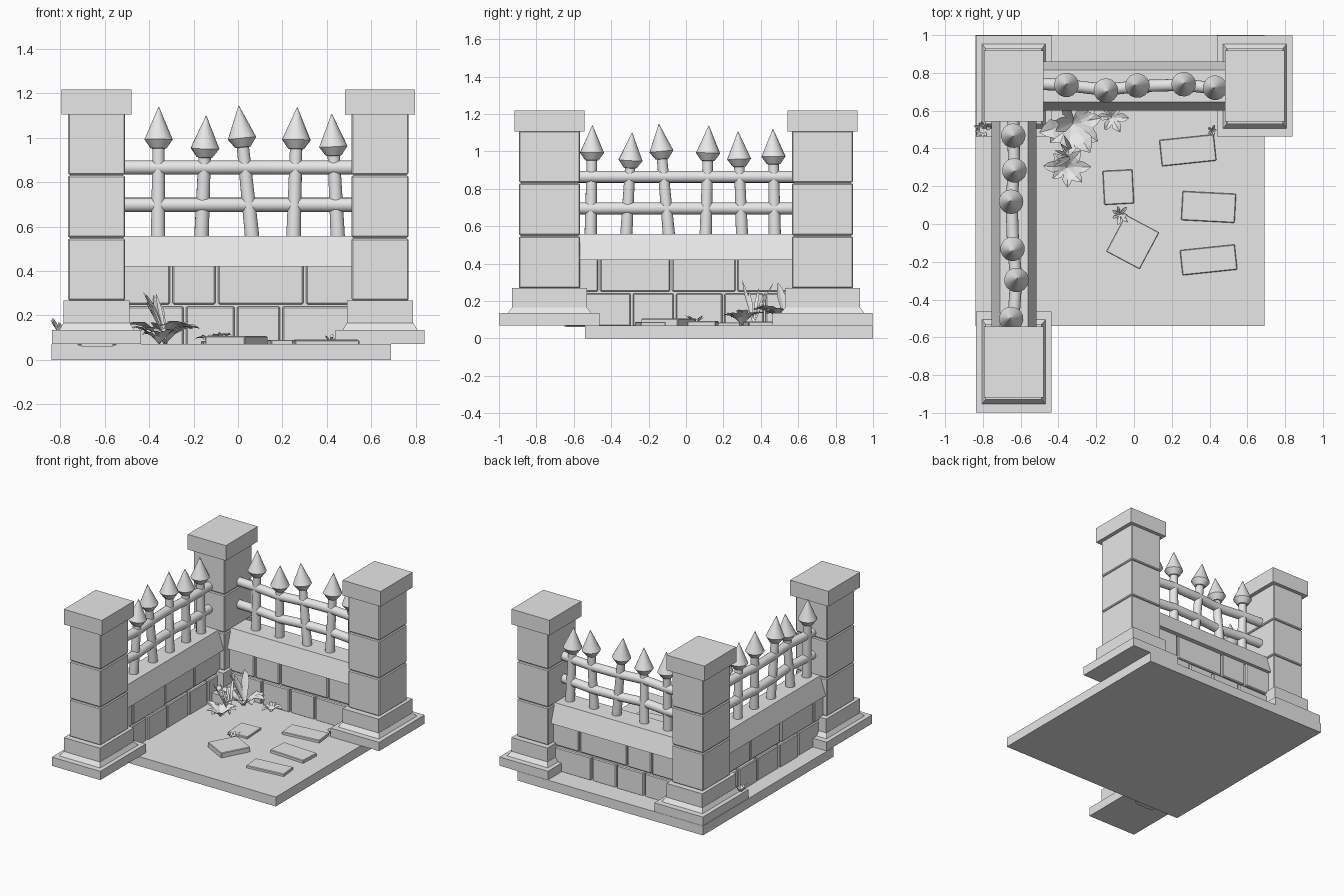
import bpy, bmesh, math, random
from mathutils import Vector, Matrix

random.seed(4)
if "Cube" in bpy.data.objects:
    bpy.data.objects.remove(bpy.data.objects["Cube"])

stone = bpy.data.materials.new("light_grey")
stone.use_nodes = True
GREY = (0.8, 0.8, 0.8, 1)
stone.diffuse_color = GREY
stone.node_tree.nodes["Principled BSDF"].inputs["Base Color"].default_value = GREY


def finish(name, bm, smooth=False, bevel=0.0):
    bmesh.ops.recalc_face_normals(bm, faces=bm.faces)
    mesh = bpy.data.meshes.new(name)
    bm.to_mesh(mesh)
    bm.free()
    mesh.materials.append(stone)
    ob = bpy.data.objects.new(name, mesh)
    bpy.context.collection.objects.link(ob)
    if bevel:
        mod = ob.modifiers.new("soft_edge", "BEVEL")
        mod.width, mod.segments = bevel, 1
    if smooth:
        bpy.ops.object.select_all(action="DESELECT")
        ob.select_set(True)
        bpy.context.view_layer.objects.active = ob
        bpy.ops.object.shade_smooth_by_angle(angle=math.radians(35))
    return ob


def block(bm, x, y, z0, z1, hx, hy, top=None, turn=0.0):
    """Box or frustum: half sizes hx, hy at the bottom and top=(hx, hy) above."""
    tx, ty = top or (hx, hy)
    made = bmesh.ops.create_cube(bm, size=2)["verts"]
    for v in made:
        up = v.co.z > 0
        v.co = Vector((v.co.x * (tx if up else hx), v.co.y * (ty if up else hy),
                       z1 if up else z0))
    bmesh.ops.rotate(bm, verts=made, cent=(0, 0, 0), matrix=Matrix.Rotation(turn, 3, "Z"))
    bmesh.ops.translate(bm, verts=made, vec=(x, y, 0))
    return made


def tube(bm, points, radii, sides=16):
    """Rings around a path, all square to its overall direction."""
    points = [Vector(p) for p in points]
    rot = (points[-1] - points[0]).to_track_quat("Z", "Y")
    rings = []
    for p, r in zip(points, radii):
        rings.append([bm.verts.new(p + rot @ Vector((r * math.cos(a), r * math.sin(a), 0)))
                      for a in (math.tau * i / sides for i in range(sides))])
    for a, b in zip(rings, rings[1:]):
        for i in range(sides):
            j = (i + 1) % sides
            bm.faces.new((a[i], a[j], b[j], b[i]))
    bm.faces.new(rings[0][::-1])
    bm.faces.new(rings[-1])


# Ground slab
bm = bmesh.new()
block(bm, -0.075, 0.23, 0, 0.07, 0.765, 0.77)
finish("ground_slab", bm)


# Pillars: stepped foot, three shaft blocks over a core, cap
def pillar(name, x, y):
    bm = bmesh.new()
    block(bm, x, y, 0.07, 0.135, 0.2, 0.268)
    block(bm, x, y, 0.135, 0.165, 0.168, 0.224, (0.15, 0.2))
    block(bm, x, y, 0.165, 0.268, 0.148, 0.2)
    block(bm, x, y, 0.26, 1.11, 0.12, 0.152)
    finish(name + "_foot_and_core", bm)
    bm = bmesh.new()
    for z0, z1 in ((0.268, 0.546), (0.551, 0.829), (0.834, 1.11)):
        block(bm, x, y, z0, z1, 0.129, 0.163)
    finish(name + "_shaft", bm, bevel=0.006)
    bm = bmesh.new()
    block(bm, x, y, 1.105, 1.218, 0.157, 0.188)
    finish(name + "_cap", bm)


pillar("corner_pillar", -0.637, 0.73)
pillar("back_left_pillar", 0.64, 0.73)
pillar("front_right_pillar", -0.637, -0.73)


# Low walls: core, two brick courses, sloped coping
def wall(name, along_x, centre, ends, lower, upper, half):
    def put(bm, a, b, z0, z1, h, top=None):
        m, l = (a + b) / 2, (b - a) / 2
        if along_x:
            return block(bm, m, centre, z0, z1, l, h, top and (l, top))
        return block(bm, centre, m, z0, z1, h, l, top and (top, l))

    bm = bmesh.new()
    put(bm, *ends, 0.06, 0.43, half - 0.048)
    finish(name + "_core", bm)
    bm = bmesh.new()
    for cuts, z0, z1 in ((lower, 0.065, 0.24), (upper, 0.25, 0.425)):
        stops = [ends[0], *cuts, ends[1]]
        for a, b in zip(stops, stops[1:]):
            put(bm, a + 0.006, b - 0.006, z0, z1, half - random.uniform(0.022, 0.034))
    finish(name + "_bricks", bm, bevel=0.006)
    bm = bmesh.new()
    put(bm, *ends, 0.42, 0.558, half, half - 0.045)
    finish(name + "_coping", bm)


wall("back_wall", True, 0.73, (-0.6, 0.6), (-0.24, -0.01, 0.195), (-0.3, -0.095, 0.3), 0.13)
wall("right_wall", False, -0.635, (-0.65, 0.65), (-0.29, -0.06, 0.2, 0.42),
     (-0.465, -0.08, 0.27), 0.12)


# Leaning spiked posts
def post(bm, foot, tip):
    foot, tip = Vector(foot), Vector(tip)
    d = (tip - foot).normalized()
    path = [foot, tip - d * 0.19, tip - d * 0.188, tip - d * 0.148, tip]
    tube(bm, path, (0.033, 0.028, 0.036, 0.065, 0.001))


bm = bmesh.new()
for x0, x1, y, z in ((-0.36, -0.357, 0.74, 1.14), (-0.165, -0.143, 0.7, 1.1),
                     (0.065, 0.003, 0.735, 1.145), (0.25, 0.267, 0.745, 1.138),
                     (0.45, 0.422, 0.72, 1.108)):
    post(bm, (x0, 0.725, 0.54), (x1, y, z))
finish("back_fence_posts", bm, smooth=True)

bm = bmesh.new()
for y0, y1, x, z in ((-0.51, -0.5, -0.655, 1.14), (-0.32, -0.288, -0.617, 1.1),
                     (-0.09, -0.145, -0.645, 1.147), (0.105, 0.122, -0.655, 1.138),
                     (0.3, 0.278, -0.632, 1.107), (0.475, 0.465, -0.64, 1.12)):
    post(bm, (-0.637, y0, 0.54), (x, y1, z))
finish("right_fence_posts", bm, smooth=True)

# Wavy horizontal rails
bm = bmesh.new()
for z in (0.698, 0.866):
    wave = [(-0.55, 0.745), (-0.36, 0.735), (-0.15, 0.71), (0.02, 0.73), (0.26, 0.737), (0.55, 0.705)]
    tube(bm, [(x, y, z) for x, y in wave], [0.032] * len(wave))
finish("back_fence_rails", bm, smooth=True)
bm = bmesh.new()
for z in (0.695, 0.864):
    wave = [(-0.6, -0.645), (-0.29, -0.623), (-0.12, -0.64), (0.12, -0.648), (0.3, -0.635), (0.6, -0.64)]
    tube(bm, [(x, y, z) for y, x in wave], [0.032] * len(wave))
finish("right_fence_rails", bm, smooth=True)

# Loose paving stones
bm = bmesh.new()
for x, y, hx, hy, turn, z in ((0.285, 0.39, 0.145, 0.07, 6, 0.09), (-0.083, 0.195, 0.079, 0.09, 3, 0.085),
                              (0.395, 0.09, 0.142, 0.077, -3, 0.092), (0.395, -0.19, 0.146, 0.067, 6, 0.088),
                              (-0.007, -0.095, 0.101, 0.111, -28, 0.106)):
    block(bm, x, y, 0.06, z, hx, hy, turn=math.radians(turn))
finish("paving_stones", bm, bevel=0.004)


# Plants: folded leaves that rise and droop from a root
def leaf(bm, root, yaw, length, width, rise, droop):
    out = Vector((math.cos(yaw), math.sin(yaw), 0))
    side = Vector((-out.y, out.x, 0))
    rows = []
    for t, w in ((0, 0.12), (0.3, 0.65), (0.6, 1), (0.82, 0.6), (1, 0.03)):
        p = Vector(root) + out * length * t
        p.z += rise * t - droop * t * t
        w *= width / 2
        lift = Vector((0, 0, w * 0.35))
        rows.append([bm.verts.new(p + side * w + lift), bm.verts.new(p),
                     bm.verts.new(p - side * w + lift)])
    for a, b in zip(rows, rows[1:]):
        for i in (0, 1):
            bm.faces.new((a[i], a[i + 1], b[i + 1], b[i]))


def plant(name, root, count, length, width, rise, droop, start=0, sweep=360):
    bm = bmesh.new()
    for i in range(count):
        yaw = math.radians(start + sweep * i / count + random.uniform(-8, 8))
        k = random.uniform(0.8, 1.1)
        leaf(bm, root, yaw, length * k, width * k, rise * k, droop)
    finish(name, bm)


plant("corner_leafy_plant", (-0.33, 0.53, 0.07), 7, 0.17, 0.1, 0.2, 0.12, 190, 250)
plant("corner_upright_leaves", (-0.32, 0.54, 0.07), 3, 0.1, 0.05, 0.24, 0.03, 130, 120)
plant("front_leafy_plant", (-0.355, 0.3, 0.07), 8, 0.12, 0.06, 0.15, 0.08)
plant("small_leafy_plant", (-0.12, 0.565, 0.07), 6, 0.085, 0.045, 0.1, 0.07)
plant("grass_by_stone", (-0.075, 0.05, 0.07), 7, 0.055, 0.02, 0.07, 0.02)
plant("grass_by_back_stone", (0.415, 0.495, 0.07), 5, 0.03, 0.014, 0.06, 0.02)
plant("outer_grass", (-0.8, 0.5, 0.1), 9, 0.05, 0.02, 0.1, 0.02, 20, 320)
plant("tall_grass_blades", (-0.32, 0.36, 0.07), 5, 0.12, 0.022, 0.26, 0.03, 120, 110)
